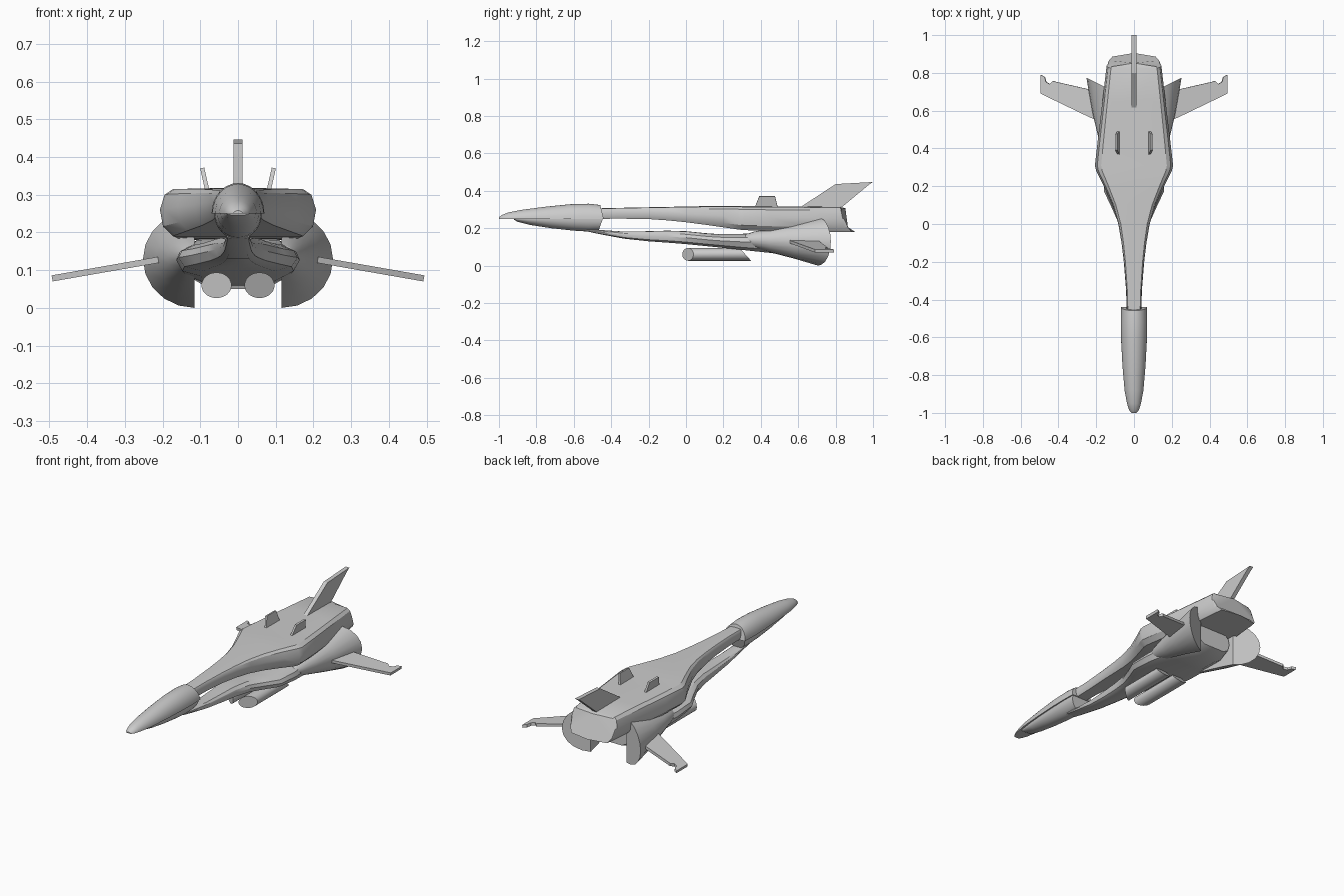
import bpy, bmesh, math

if "Cube" in bpy.data.objects:
    bpy.data.objects.remove(bpy.data.objects["Cube"])


def finish(name, bm, mirror=False, angle=30):
    bmesh.ops.recalc_face_normals(bm, faces=bm.faces)
    me = bpy.data.meshes.new(name)
    bm.to_mesh(me)
    bm.free()
    ob = bpy.data.objects.new(name, me)
    bpy.context.collection.objects.link(ob)
    if mirror:
        m = ob.modifiers.new("mirror", 'MIRROR')
        m.use_mirror_merge = False
    bpy.ops.object.select_all(action='DESELECT')
    bpy.context.view_layer.objects.active = ob
    ob.select_set(True)
    bpy.ops.object.shade_smooth_by_angle(angle=math.radians(angle))
    return ob


def loft(name, rings, mirror=False, angle=30):
    """Skin closed rings with equal point counts and cap both ends."""
    bm = bmesh.new()
    vs = [[bm.verts.new(p) for p in r] for r in rings]
    n = len(vs[0])
    for a, b in zip(vs, vs[1:]):
        for i in range(n):
            j = (i + 1) % n
            bm.faces.new((a[i], a[j], b[j], b[i]))
    bm.faces.new(vs[0])
    bm.faces.new(vs[-1])
    return finish(name, bm, mirror, angle)


def plate(name, pts, offset, mirror=False):
    """Flat outline given thickness along offset, centred on the outline."""
    rings = [[tuple(c + s * o for c, o in zip(p, offset)) for p in pts] for s in (-0.5, 0.5)]
    return loft(name, rings, mirror)


def section(half, y, w, top, bottom, shear=0.0, pull=0.0):
    """Symmetric hull section from a half outline of (width, height) fractions."""
    full = half + [(-a, b) for a, b in reversed(half[1:-1])]
    out = []
    for a, b in full:
        x, z = a * w, bottom + b * (top - bottom)
        out.append((x, y + shear * (top - z) - pull * max(0, abs(x) - 0.08), z))
    return out


def half_round(y, w, h, z=0.25, slope=0.0, n=16):
    return [(w * math.cos(math.pi * i / n), y + slope * h * math.sin(math.pi * i / n),
             z + h * math.sin(math.pi * i / n)) for i in range(n + 1)]


# Nose: upper canopy shell and shorter chin shell
canopy = [(-1.0, .012, .008), (-.985, .026, .020), (-.95, .037, .034), (-.88, .050, .048),
          (-.75, .061, .065), (-.62, .068, .078), (-.52, .070, .081), (-.465, .069, .074)]
loft("nose_upper", [half_round(y, w, h) for y, w, h in canopy[:-1]]
     + [half_round(-.44, .068, .074, slope=-.25)])
chin = [(-.92, .030, -.004), (-.90, .036, -.016), (-.83, .046, -.033), (-.72, .055, -.050),
        (-.60, .061, -.063), (-.52, .063, -.068)]
loft("nose_lower", [half_round(y, w, h) for y, w, h in chin]
     + [half_round(-.445, .062, -.064, slope=.35)])

# Upper hull: narrow neck widening to shoulders, then a rounded sloping tail
upper = [(0, 1), (.84, .97), (.94, .86), (1, .55), (.96, .2), (.83, 0), (0, 0)]
rows = [(-.48, .038, .306, .250), (-.35, .042, .309, .251), (-.2, .054, .312, .249),
        (-.1, .066, .314, .242), (0, .083, .316, .232), (.1, .114, .318, .219),
        (.2, .160, .319, .205), (.28, .200, .319, .193), (.31, .207, .318, .190),
        (.45, .191, .317, .184), (.65, .167, .316, .181)]
rings = [section(upper, *r) for r in rows]
rings += [section(upper, .825, .145, .314, .18, .2),
          section(upper, .852, .138, .307, .18, .42, .55)]
loft("upper_hull", rings)

# Lower hull: slim boom from the chin that spreads into the belly
lower = [(0, 1), (.72, .98), (.94, .76), (1, .5), (.9, .16), (.6, 0), (0, 0)]
rows = [(-.54, .030, .195, .185), (-.45, .034, .190, .166), (-.33, .040, .182, .144),
        (-.2, .050, .184, .130), (-.1, .060, .187, .123), (0, .080, .184, .115),
        (.1, .124, .174, .105), (.17, .158, .169, .098), (.3, .164, .170, .084),
        (.45, .152, .182, .068), (.6, .125, .190, .050), (.68, .110, .190, .075)]
loft("lower_hull", [section(lower, *r) for r in rows])


# Side shrouds: solid half cones with a flat inner wall and swept back face
def shroud_ring(y, r, z, slope=0.0, n=10):
    pts = []
    for i in range(n + 1):
        t = math.pi * (i / n - 0.5)
        x = (r + .008) * math.cos(t)
        pts.append((.115 + x, y + slope * x, z + r * math.sin(t)))
    return pts


loft("side_shroud", [shroud_ring(.305, .008, .138), shroud_ring(.32, .028, .138),
                     shroud_ring(.36, .043, .138), shroud_ring(.45, .064, .135),
                     shroud_ring(.58, .095, .132), shroud_ring(.706, .129, .129, .5)], True)

# Drooping wings with notched trailing edge
wing = [(.16, .535), (.23, .563), (.493, .69), (.493, .79), (.472, .778), (.465, .752),
        (.445, .741), (.428, .757), (.41, .752), (.235, .712), (.16, .695)]
plate("wing", [(x, y, .126 - (x - .22) * .175) for x, y in wing], (.003, 0, .016), True)

# Swept tail fin
plate("tail_fin", [(0, .58, .295), (0, .62, .318), (0, .80, .436), (0, 1.0, .447), (0, .975, .430),
                   (0, .84, .318), (0, .81, .295)], (.024, 0, 0))

# Small canted dorsal fins
plate("dorsal_fin", [(.080, .365, .305), (.095, .392, .371), (.095, .476, .371),
                     (.080, .492, .305)], (.011, 0, -.002), True)

# Belly engine tubes with toed front and raked back
circle = [(.057 + .040 * math.cos(math.tau * i / 24), .060 + .034 * math.sin(math.tau * i / 24))
          for i in range(24)]
loft("belly_tube", [[(x, -.02 + (x - .017) * .75, z) for x, z in circle],
                    [(x, .348 - (z - .026) * .9, z) for x, z in circle]], True)
